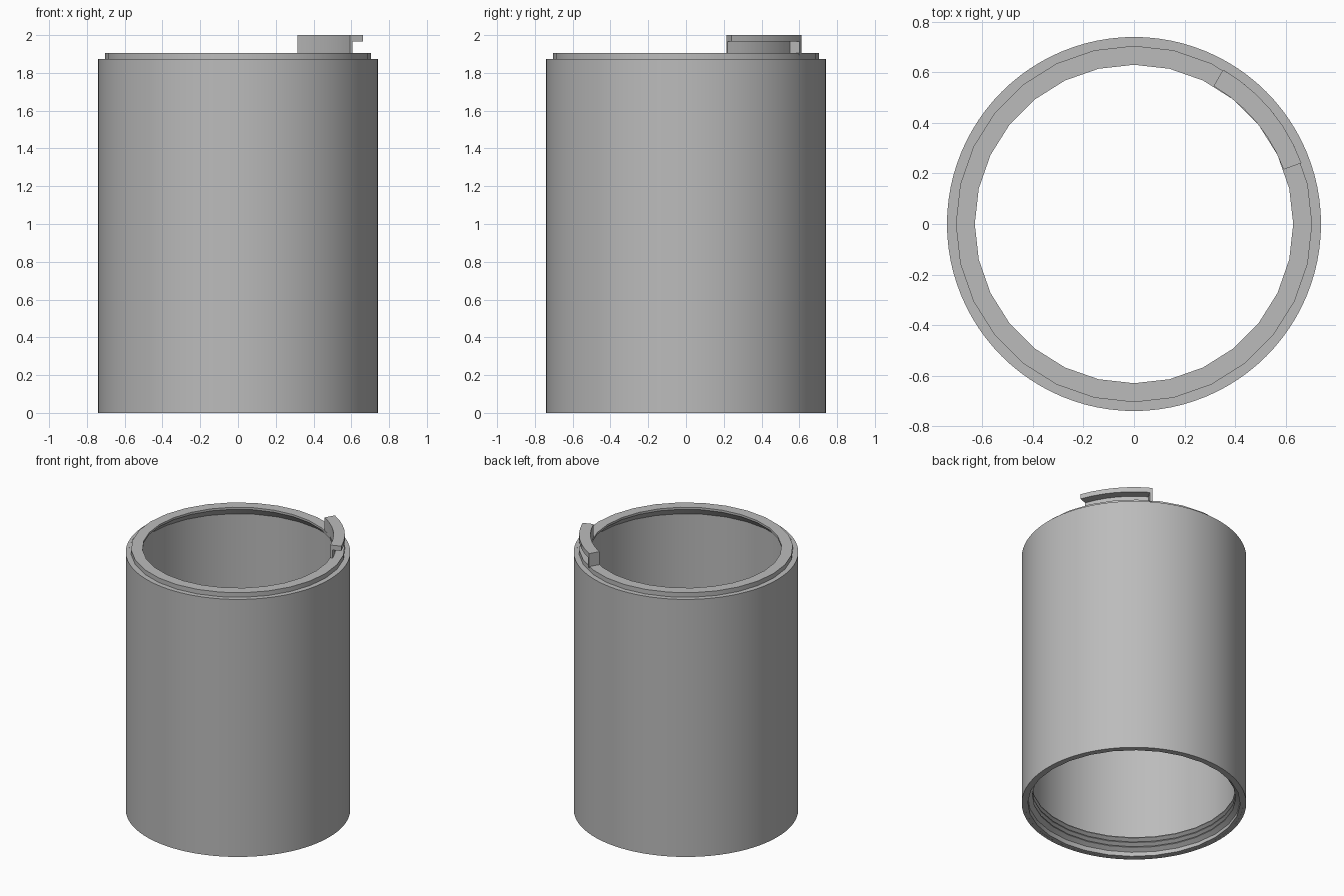
import bpy, bmesh, math

cube = bpy.data.objects.get("Cube")
if cube:
    bpy.data.objects.remove(cube)

grey = bpy.data.materials.new("plain grey")
grey.use_nodes = True
grey.diffuse_color = (0.5, 0.5, 0.5, 1)
grey.node_tree.nodes["Principled BSDF"].inputs["Base Color"].default_value = (0.5, 0.5, 0.5, 1)


def sweep(name, profile, steps, start=0, end=360, rise=0, smooth=35):
    """Sweep a closed (radius, z) profile round the z axis; rise makes a helix."""
    bm = bmesh.new()
    full = end - start == 360 and rise == 0
    rings = []
    for i in range(steps if full else steps + 1):
        t = i / steps
        a = math.radians(start + (end - start) * t)
        rings.append([bm.verts.new((r * math.cos(a), r * math.sin(a), z + rise * t))
                      for r, z in profile])
    n = len(profile)
    pairs = list(zip(rings, rings[1:]))
    if full:
        pairs.append((rings[-1], rings[0]))
    for a, b in pairs:
        for j in range(n):
            k = (j + 1) % n
            bm.faces.new((a[j], b[j], b[k], a[k]))
    if not full:
        bm.faces.new(rings[0])
        bm.faces.new(rings[-1])
    bmesh.ops.recalc_face_normals(bm, faces=bm.faces)
    mesh = bpy.data.meshes.new(name)
    bm.to_mesh(mesh)
    bm.free()
    mesh.materials.append(grey)
    ob = bpy.data.objects.new(name, mesh)
    bpy.context.collection.objects.link(ob)
    bpy.ops.object.select_all(action='DESELECT')
    ob.select_set(True)
    bpy.context.view_layer.objects.active = ob
    bpy.ops.object.shade_smooth_by_angle(angle=math.radians(smooth))
    return ob


def box(r0, r1, z0, z1):
    return [(r0, z0), (r1, z0), (r1, z1), (r0, z1)]


BORE, LIP, OUTER = 0.70, 0.63, 0.74
SHOULDER, RIM = 1.873, 1.905

# Outer tube wall
sweep("outer_wall", box(0.72, OUTER, 0, SHOULDER), 96)

# Bore with chamfered lip and raised rim
sweep("bore_and_rim", [
    (0.73, 0.001), (BORE, 0.001), (BORE, 1.825), (LIP, 1.89), (LIP, RIM),
    (0.705, RIM), (0.705, SHOULDER - 0.001), (0.73, SHOULDER - 0.001)], 28)

# Internal screw thread at the bottom
turns, pitch = 3, 0.036
sweep("screw_thread", [(0.71, 0.002), (0.67, 0.028), (0.67, 0.034), (0.71, 0.036)],
      28 * turns, 0, 360 * turns, pitch * turns)

# Locking hook on the rim: thin web, top flange and closed end
sweep("hook_web", box(LIP, 0.645, RIM - 0.01, 1.98), 6, 20, 60)
sweep("hook_flange", box(LIP, 0.705, 1.965, 2.0), 6, 20, 60)
sweep("hook_stop", box(LIP, 0.705, RIM - 0.01, 1.98), 1, 58.5, 60)
